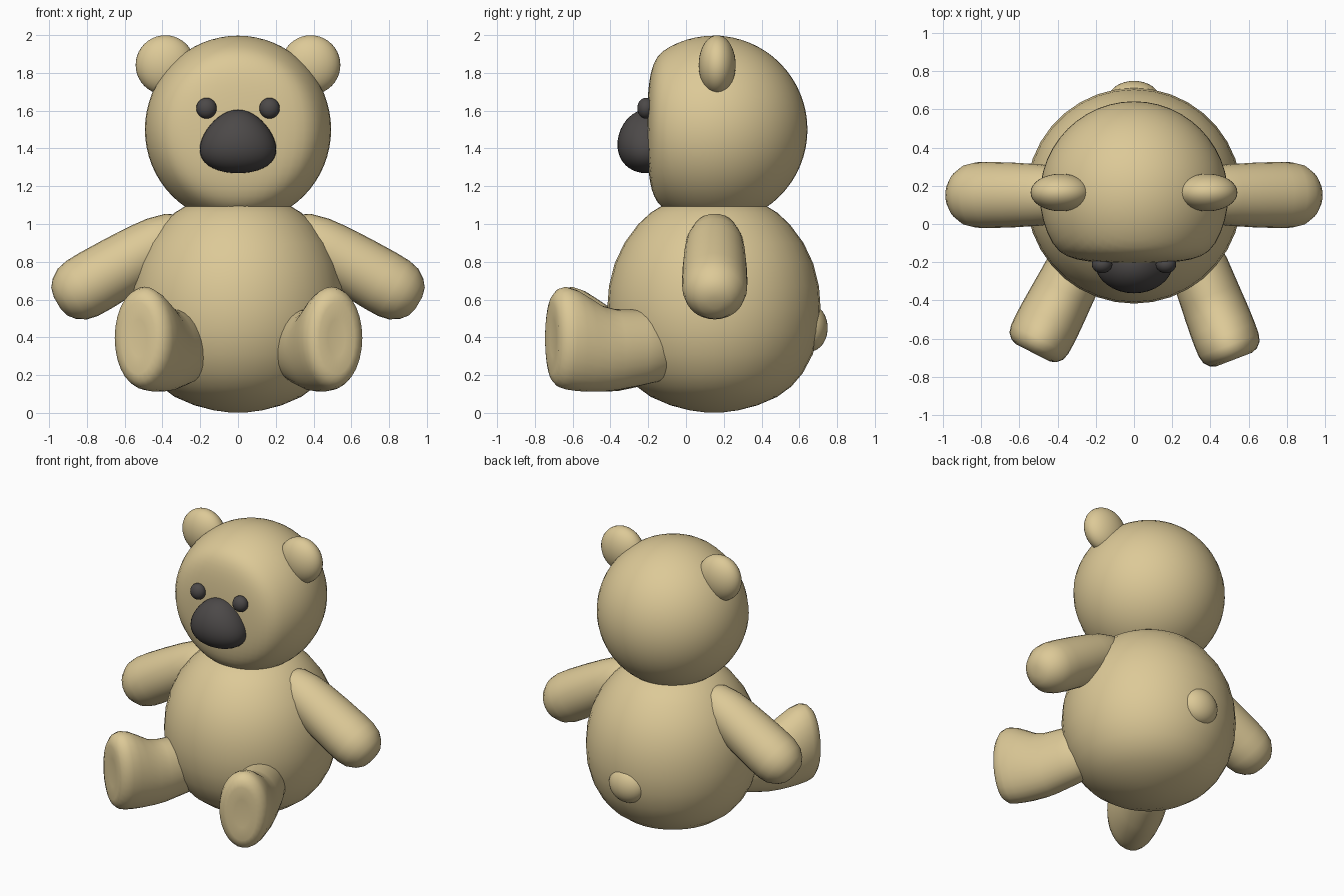
import bpy, bmesh, math
from mathutils import Matrix, Vector

if "Cube" in bpy.data.objects:
    bpy.data.objects.remove(bpy.data.objects["Cube"])


def material(name, rgb):
    m = bpy.data.materials.new(name)
    m.diffuse_color = (*rgb, 1)
    m.use_nodes = True
    m.node_tree.nodes["Principled BSDF"].inputs["Base Color"].default_value = m.diffuse_color
    return m


TAN = material("tan plush", (0.72, 0.585, 0.31))
DARK = material("dark charcoal", (0.072, 0.066, 0.065))


def finish(name, bm, mat):
    bmesh.ops.recalc_face_normals(bm, faces=bm.faces[:])
    me = bpy.data.meshes.new(name)
    bm.to_mesh(me)
    bm.free()
    me.materials.append(mat)
    for p in me.polygons:
        p.use_smooth = True
    ob = bpy.data.objects.new(name, me)
    bpy.context.collection.objects.link(ob)
    return ob


def ball(name, center, radii, mat, warp=None, tilt=0, seg=32, rings=20):
    """Ellipsoid; warp edits each unit-sphere vertex first."""
    bm = bmesh.new()
    bmesh.ops.create_uvsphere(bm, u_segments=seg, v_segments=rings, radius=1)
    if warp:
        for v in bm.verts:
            warp(v.co)
    mtx = (Matrix.Translation(center) @ Matrix.Rotation(tilt, 4, 'Y')
           @ Matrix.Diagonal((*radii, 1)))
    bm.transform(mtx)
    return finish(name, bm, mat)


def loft(name, sections, origin, axis, up, mat, sides=28):
    """Skin ellipses (distance, rise, half height, half width) along an axis."""
    axis, up = Vector(axis).normalized(), Vector(up).normalized()
    side, origin = axis.cross(up), Vector(origin)
    bm = bmesh.new()
    rings = []
    for d, rise, h, w in sections:
        ring = []
        for i in range(sides):
            a = 2 * math.pi * i / sides
            ring.append(bm.verts.new(origin + axis * d + up * (rise + h * math.cos(a))
                                     + side * (w * math.sin(a))))
        rings.append(ring)
    for a, b in zip(rings, rings[1:]):
        for i in range(sides):
            j = (i + 1) % sides
            bm.faces.new((a[i], a[j], b[j], b[i]))
    # end caps closed with a fan
    for ring, sec in ((rings[0], sections[0]), (rings[-1], sections[-1])):
        tip = bm.verts.new(origin + axis * sec[0] + up * sec[1])
        for i in range(sides):
            bm.faces.new((ring[i], ring[(i + 1) % sides], tip))
    return finish(name, bm, mat)


# Body: pear-shaped lathe
profile = [(0.003, 0.05), (0.014, 0.13), (0.04, 0.23), (0.085, 0.335), (0.14, 0.41),
           (0.21, 0.47), (0.31, 0.523), (0.43, 0.556), (0.55, 0.565), (0.67, 0.556),
           (0.79, 0.526), (0.90, 0.474), (1.0, 0.40), (1.06, 0.335), (1.10, 0.27),
           (1.13, 0.16), (1.14, 0.05)]
loft("body", [(z, 0, r, r) for z, r in profile], (0, 0.148, 0), (0, 0, 1), (0, 1, 0), TAN, 36)


# Head: sphere with a softly flattened face
def flatten_face(co):
    start, soft = 0.5, 0.25
    if co.y < -start:
        co.y = -start - soft * (1 - math.exp((co.y + start) / soft))


ball("head", (0, 0.148, 1.5), (0.493, 0.495, 0.497), TAN, flatten_face, seg=48, rings=32)


# Nose: dome wider towards the bottom
def widen_bottom(co):
    co.x *= 1 - 0.16 * co.z
    co.z += 0.1 * (co.z ** 2 - 1)


ball("nose", (0, -0.21, 1.437), (0.2, 0.153, 0.168), DARK, widen_bottom)

# Tail
ball("tail", (0, 0.655, 0.45), (0.135, 0.095, 0.125), TAN)

# Arm profile: distance from mid arm, radius
arm = [(-0.28, 0.03), (-0.25, 0.085), (-0.2, 0.12), (-0.1, 0.147), (0, 0.158), (0.15, 0.166),
       (0.3, 0.17), (0.38, 0.168), (0.44, 0.155), (0.49, 0.122), (0.52, 0.085), (0.533, 0.035)]
# Leg sections: distance back from the sole, centre height, half height, half width
leg = [(0.008, 0.395, 0.10, 0.05), (0, 0.395, 0.19, 0.1), (0.012, 0.395, 0.23, 0.132),
       (0.04, 0.397, 0.26, 0.158), (0.08, 0.396, 0.272, 0.168), (0.14, 0.383, 0.267, 0.17),
       (0.2, 0.364, 0.252, 0.169), (0.28, 0.34, 0.228, 0.166), (0.36, 0.333, 0.216, 0.162),
       (0.5, 0.345, 0.202, 0.156), (0.6, 0.345, 0.18, 0.145), (0.68, 0.345, 0.12, 0.1)]

for label, s, angle, sole in (("right", 1, 21, (0.525, -0.71, 0)),
                              ("left", -1, 27, (-0.53, -0.675, 0))):
    ball(label + "_ear", (s * 0.385, 0.165, 1.842), (0.157, 0.098, 0.157), TAN)
    ball(label + "_eye", (s * 0.167, -0.212, 1.613), (0.054, 0.046, 0.055), DARK, seg=20, rings=12)
    loft(label + "_arm", [(d, 0, r, r * 1.02) for d, r in arm],
         (s * 0.4965, 0.152, 0.85), (s * 0.86, 0, -0.5), (s * 0.5, 0, 0.86), TAN)
    a = math.radians(angle)
    loft(label + "_leg", leg, sole, (-s * math.sin(a), math.cos(a), 0), (0, 0, 1), TAN)
